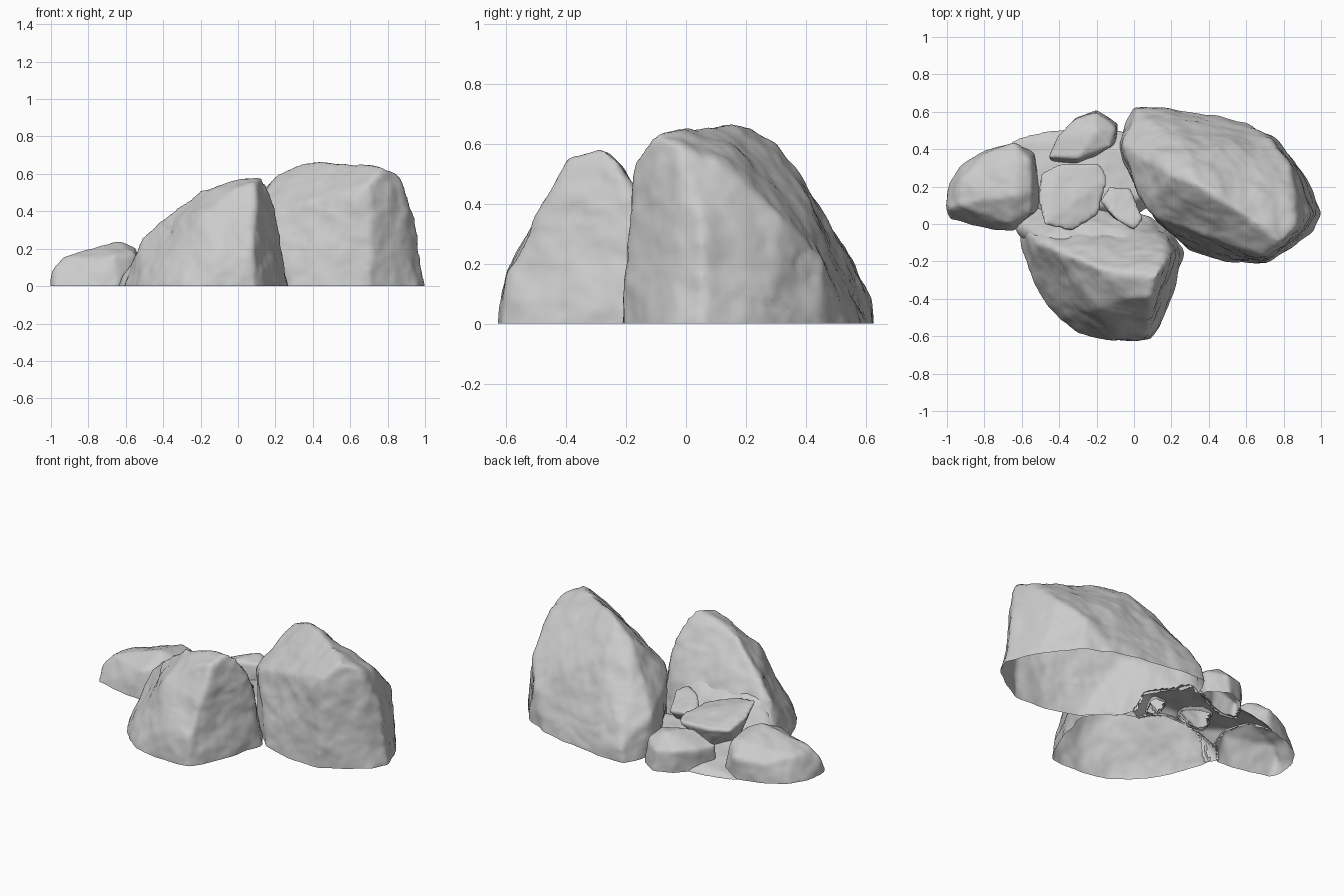
import bpy, bmesh
from mathutils import Vector, noise
from mathutils.bvhtree import BVHTree

if "Cube" in bpy.data.objects:
    bpy.data.objects.remove(bpy.data.objects["Cube"])

ROCKS = []


def rock(name, base, upper, seed, voxel=0.018, rough=0.016, smooth=2):
    """Convex boulder from a footprint and its upper corners, weathered with noise."""
    pts = list(upper)
    for x, y in base:
        pts += [(x, y, 0.0), (x, y, -0.12)]
    bm = bmesh.new()
    for p in pts:
        bm.verts.new(p)
    hull = bmesh.ops.convex_hull(bm, input=bm.verts)
    junk = [g for g in hull["geom_interior"] + hull["geom_unused"]
            if isinstance(g, bmesh.types.BMVert)]
    bmesh.ops.delete(bm, geom=list(set(junk)), context="VERTS")
    bmesh.ops.recalc_face_normals(bm, faces=bm.faces)
    mesh = bpy.data.meshes.new(name)
    bm.to_mesh(mesh)
    bm.free()
    obj = bpy.data.objects.new(name, mesh)
    bpy.context.collection.objects.link(obj)

    # even out the skin and soften the corners
    rem = obj.modifiers.new("skin", "REMESH")
    rem.mode, rem.voxel_size = "VOXEL", voxel
    soft = obj.modifiers.new("soften", "SMOOTH")
    soft.factor, soft.iterations = 0.5, smooth
    dg = bpy.context.evaluated_depsgraph_get()
    skin = bpy.data.meshes.new_from_object(obj.evaluated_get(dg))
    obj.modifiers.clear()
    obj.data = skin
    skin.name = name

    # weathering: broad lumps, fine chips and a few cracks
    bm = bmesh.new()
    bm.from_mesh(skin)
    bm.normal_update()
    off = Vector((seed * 3.7, seed * 1.9, seed * 5.3))
    moved = []
    for v in bm.verts:
        p = v.co + off
        d = 0.8 * noise.noise(p * 4.5) + 0.5 * noise.noise(p * 11) + 0.2 * noise.noise(p * 24)
        crack = max(0.0, 1 - abs(noise.noise(Vector((p.x * 3, p.y * 3, p.z * 7)))) * 12)
        d -= 0.8 * crack * max(0.0, noise.noise(p * 3 + off))
        moved.append(v.co + v.normal * (rough * d + 0.004))
    for v, co in zip(bm.verts, moved):
        v.co = co
    bm.normal_update()
    ROCKS.append((obj, bm, BVHTree.FromBMesh(bm)))


def finish():
    """Drop the skin buried inside neighbours and leave the underside open."""
    for i, (obj, bm, _) in enumerate(ROCKS):
        buried = []
        for f in bm.faces:
            c = f.calc_center_median()
            for j, (_, _, tree) in enumerate(ROCKS):
                if i == j:
                    continue
                hit, n, _, dist = tree.find_nearest(c)
                if dist > 0.012 and (c - hit).dot(n) < 0:
                    buried.append(f)
                    break
        bmesh.ops.delete(bm, geom=buried, context="FACES")
        bmesh.ops.bisect_plane(bm, geom=bm.verts[:] + bm.edges[:] + bm.faces[:],
                               plane_co=(0, 0, 0), plane_no=(0, 0, 1), clear_inner=True)
        bm.to_mesh(obj.data)
        for p in obj.data.polygons:
            p.use_smooth = True
    for _, bm, _ in ROCKS:
        bm.free()


# tall boulder on the right: diagonal crest, sloping to the back right
rock("right_boulder",
     [(0, .62), (.2, .61), (.4, .58), (.6, .54), (.77, .45), (.9, .28), (1, .06),
      (.955, -.03), (.85, -.12), (.7, -.205), (.5, -.19), (.3, -.14), (.15, 0), (.04, .2),
      (-.08, .4), (-.05, .54)],
     [(.7, -.17, .54), (.78, -.1, .63), (.86, -.03, .6), (.6, -.12, .53), (.5, -.06, .52),
      (.2, .03, .42), (.38, .0, .48), (.67, 0, .65), (.36, .2, .66), (.6, .17, .58),
      (.2, .26, .59), (.86, .12, .53), (.83, .31, .35), (.73, .45, .22), (.3, .38, .5),
      (.3, .3, .6), (.1, .4, .42), (.06, .1, .33), (.12, .03, .37), (-.06, .42, .25),
      (.02, .61, .1), (.94, .05, .36)], 1)

# boulder at the front
rock("front_boulder",
     [(-.6, -.12), (-.56, -.24), (-.5, -.38), (-.4, -.5), (-.3, -.575), (-.15, -.62),
      (.09, -.62), (.14, -.55), (.2, -.38), (.27, -.15), (.2, -.04), (0, .03), (-.3, .06),
      (-.6, .03)],
     [(.12, -.28, .585), (.15, -.23, .54), (-.02, -.28, .565), (-.2, -.23, .51),
      (.0, -.39, .53), (.09, -.39, .545), (.2, -.16, .36), (-.2, -.44, .38),
      (.05, -.46, .41), (-.12, -.59, .17), (.08, -.59, .17), (-.3, -.19, .43),
      (-.42, -.14, .345), (-.52, -.1, .24), (.17, -.08, .28), (-.45, -.08, .28),
      (-.1, -.08, .28)], 2)

# ledge running along the back of the front boulder
rock("back_ledge",
     [(-.64, -.02), (-.55, -.14), (.15, -.14), (.2, -.04), (.08, .05), (-.3, .14), (-.62, .05)],
     [(-.48, -.1, .26), (-.46, -.06, .25), (.1, -.1, .28), (0, -.04, .22), (-.3, .02, .18),
      (-.58, -.02, .1)], 3)

# low boulder on the left
rock("left_boulder",
     [(-1, .1), (-.98, .22), (-.92, .31), (-.8, .39), (-.64, .43), (-.53, .38), (-.5, .2),
      (-.52, .07), (-.65, -.035), (-.75, -.025), (-.87, 0), (-.98, .03)],
     [(-.99, .08, .09), (-.94, .1, .15), (-.92, .24, .14), (-.8, .13, .2), (-.64, .15, .23),
      (-.55, .18, .2), (-.56, .34, .18), (-.64, .43, .13), (-.63, .34, .2), (-.8, .37, .11),
      (-.66, .0, .16), (-.55, .06, .17)], 4, voxel=.015, rough=.012)

# wedge perched in the middle
rock("middle_wedge", [],
     [(-.5, .27, .2), (-.41, .32, .2), (-.18, .32, .19), (-.14, .25, .2), (-.2, .05, .22),
      (-.34, -.04, .25), (-.48, .0, .28), (-.51, .12, .24), (-.34, .27, .06), (-.28, .1, .02),
      (-.42, .1, .06)], 5, voxel=.012, rough=.01)

# small stone at the back
rock("back_stone",
     [(-.45, .36), (-.4, .46), (-.31, .56), (-.2, .605), (-.09, .53), (-.1, .43),
      (-.3, .32), (-.43, .33)],
     [(-.45, .36, .13), (-.4, .46, .13), (-.3, .35, .19), (-.13, .42, .18), (-.1, .51, .14),
      (-.2, .59, .12), (-.31, .56, .13), (-.2, .5, .2)], 6, voxel=.012, rough=.01)

# pebble wedged between the big boulders
rock("gap_pebble", [],
     [(-.18, .13, .19), (-.13, .2, .18), (-.02, .19, .17), (.05, .03, .22), (0, -.03, .24),
      (-.09, .02, .24), (-.05, .1, .04), (-.02, 0, .08), (-.12, .05, .06)],
     7, voxel=.012, rough=.008)

# low rubble filling the ground between the stones
rock("rubble_base",
     [(-.66, .44), (-.5, .485), (-.38, .5), (-.1, .5), (.05, .45), (.1, .1), (-.1, 0),
      (-.5, .02)],
     [(-.5, .38, .03), (-.15, .42, .08), (.0, .4, .1), (.05, .15, .12), (-.15, .1, .12),
      (-.45, .1, .08)], 8, rough=.012)

finish()
